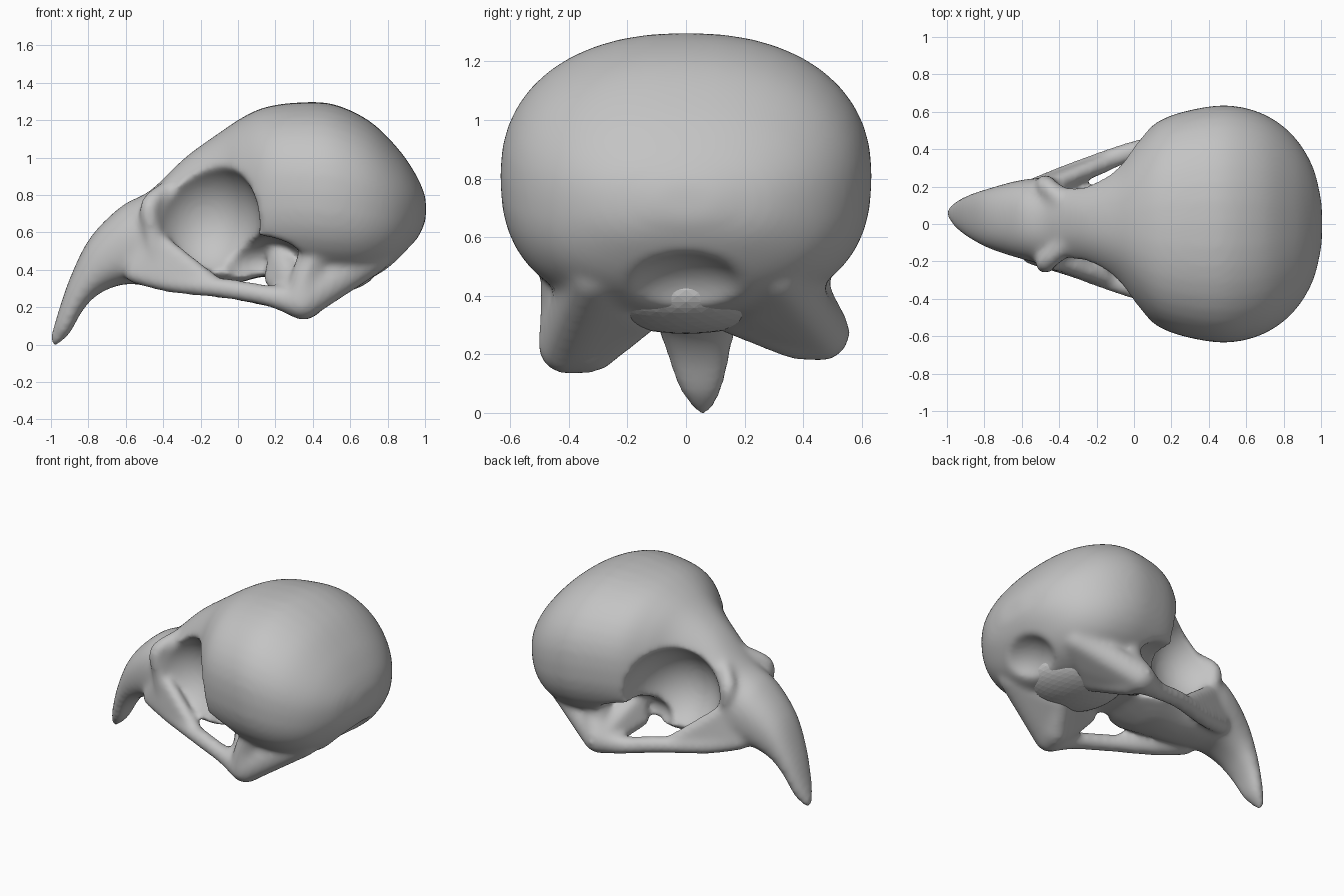
import bpy, bmesh, math
from mathutils import Matrix

cube = bpy.data.objects.get("Cube")
if cube:
    bpy.data.objects.remove(cube, do_unlink=True)

bone = bpy.data.materials.new("bone_grey")
bone.use_nodes = True
bone.diffuse_color = (0.55, 0.55, 0.55, 1)
bone.node_tree.nodes["Principled BSDF"].inputs["Base Color"].default_value = (0.55, 0.55, 0.55, 1)


def add_object(name, bm):
    bmesh.ops.recalc_face_normals(bm, faces=bm.faces[:])
    mesh = bpy.data.meshes.new(name)
    bm.to_mesh(mesh)
    bm.free()
    obj = bpy.data.objects.new(name, mesh)
    bpy.context.scene.collection.objects.link(obj)
    return obj


def select(obj, *others):
    for o in bpy.context.view_layer.objects:
        o.select_set(o == obj or o in others)
    bpy.context.view_layer.objects.active = obj


def apply_modifier(obj, kind, **settings):
    select(obj)
    mod = obj.modifiers.new(kind.title(), kind)
    for key, value in settings.items():
        setattr(mod, key, value)
    bpy.ops.object.modifier_apply(modifier=mod.name)


def spline(rows, steps):
    """Smooth interpolation through rows of section values."""
    out = []
    for i in range(len(rows) - 1):
        a, b, c, d = (rows[min(max(i + k, 0), len(rows) - 1)] for k in (-1, 0, 1, 2))
        for s in range(steps):
            t = s / steps
            out.append([0.5 * (2 * q + (r - p) * t + (2 * p - 5 * q + 4 * r - u) * t * t
                               + (3 * q - p - 3 * r + u) * t ** 3)
                        for p, q, r, u in zip(a, b, c, d)])
    return out + [list(rows[-1])]


def loft(name, rows, sides=40):
    """Rounded rings, fuller below, between an upper and a lower profile point."""
    bm = bmesh.new()
    rings = []
    for tx, tz, bx, bz, half, y in spline(rows, 5):
        ring = []
        for k in range(sides):
            a = math.tau * k / sides
            c, s = math.cos(a), math.sin(a)
            power = 2.25 if s > 0 else 2.5
            u = math.copysign(abs(c) ** (2 / power), c)
            v = math.copysign(abs(s) ** (2 / power), s)
            f = (v + 1) / 2
            ring.append(bm.verts.new((bx + (tx - bx) * f, y + u * half, bz + (tz - bz) * f)))
        rings.append(ring)
    for p, q in zip(rings, rings[1:]):
        for k in range(sides):
            n = (k + 1) % sides
            bm.faces.new((p[k], p[n], q[n], q[k]))
    bm.faces.new(rings[0])
    bm.faces.new(rings[-1])
    return add_object(name, bm)


def ellipsoid(name, centre, radii):
    bm = bmesh.new()
    bmesh.ops.create_icosphere(bm, subdivisions=4, radius=1,
                               matrix=Matrix.Translation(centre) @ Matrix.Diagonal((*radii, 1)))
    return add_object(name, bm)


def balls(points, side):
    bm = bmesh.new()
    for x, y, z, r in points:
        bmesh.ops.create_icosphere(bm, subdivisions=2, radius=r,
                                   matrix=Matrix.Translation((x, y * side, z)))
    return bm


def strut(name, points, side):
    """Tapering rod made from closely spaced balls; points are x, y, z, radius."""
    return add_object(name, balls(spline(points, 14), side))


def web(name, points, side):
    """Solid wall stretched tightly around a few balls."""
    bm = balls(points, side)
    hull = bmesh.ops.convex_hull(bm, input=bm.verts[:])
    inner = [g for g in hull["geom_interior"] if isinstance(g, bmesh.types.BMVert)]
    bmesh.ops.delete(bm, geom=inner, context="VERTS")
    return add_object(name, bm)


# Beak, face and braincase: top x, top z, bottom x, bottom z, half width, y
skull = loft("skull", [
    (-1.01, 0.02, -0.98, -0.01, 0.025, 0.06),
    (-0.975, 0.14, -0.9, 0.065, 0.08, 0.05),
    (-0.9, 0.36, -0.83, 0.19, 0.125, 0.04),
    (-0.79, 0.58, -0.74, 0.28, 0.165, 0.03),
    (-0.62, 0.75, -0.6, 0.33, 0.21, 0.025),
    (-0.47, 0.83, -0.45, 0.315, 0.235, 0.015),
    (-0.28, 1.01, -0.28, 0.3, 0.25, 0.005),
    (-0.1, 1.14, -0.1, 0.31, 0.34, 0),
    (0.02, 1.22, 0.02, 0.34, 0.46, 0),
    (0.14, 1.275, 0.14, 0.37, 0.555, 0),
    (0.3, 1.3, 0.3, 0.36, 0.61, 0),
    (0.5, 1.295, 0.5, 0.34, 0.635, 0),
    (0.7, 1.205, 0.68, 0.35, 0.59, 0),
    (0.86, 1.05, 0.83, 0.42, 0.48, 0),
    (0.96, 0.9, 0.95, 0.56, 0.31, 0),
    (1.005, 0.79, 1.005, 0.67, 0.11, 0)])
skull_base = ellipsoid("skull_base", (0.46, 0, 0.42), (0.29, 0.34, 0.15))
select(skull, skull_base)
bpy.ops.object.join()
apply_modifier(skull, "REMESH", mode="VOXEL", voxel_size=0.02)

# Eye sockets, cheek hollows and the hollow at the back
cutters = [ellipsoid("occiput_hollow", (0.94, 0, 0.36), (0.21, 0.25, 0.19))]
for side in (-1, 1):
    cutters.append(ellipsoid("eye_socket", (-0.18, 0.44 * side, 0.665), (0.3, 0.36, 0.33)))
    cutters.append(ellipsoid("cheek_hollow", (0.11, 0.43 * side, 0.44), (0.25, 0.28, 0.15)))
for cutter in cutters:
    cutter.hide_render = True
    apply_modifier(skull, "BOOLEAN", operation="DIFFERENCE", object=cutter, solver="EXACT")
for cutter in cutters:
    bpy.data.objects.remove(cutter, do_unlink=True)

# Slender bones on both sides; the left ones sit slightly higher and wider
parts = []
for side, foot_y, foot_z, out in ((-1, 0.41, 0.235, 0), (1, 0.465, 0.28, 0.045)):
    foot = (0.345, foot_y, foot_z, 0.1)
    parts += [
        strut("cheek_bar", [(-0.55, 0.16 + out / 2, 0.39, 0.06), (-0.35, 0.22 + out, 0.34, 0.06),
                            (-0.05, 0.33 + out, 0.305, 0.058),
                            (0.18, 0.39 + out, 0.265, 0.062), foot], side),
        web("cheek_wall", [(-0.54, 0.16 + out / 2, 0.42, 0.06), (-0.44, 0.19 + out / 2, 0.58, 0.045),
                           (-0.12, 0.295 + out, 0.32, 0.05),
                           (-0.35, 0.2 + out, 0.35, 0.05)], side),
        strut("jaw_joint", [foot, (0.36, 0.42, 0.37, 0.08), (0.43, 0.4, 0.52, 0.1)], side),
        web("jaw_web", [foot, (0.37, foot_y - 0.09, foot_z - 0.015, 0.08),
                        (0.48, 0.15, 0.36, 0.085), (0.45, 0.36, 0.48, 0.1)], side),
        web("occiput_flange", [foot, (0.48, 0.15, 0.36, 0.085), (0.55, 0.35, 0.41, 0.1),
                               (0.72, 0.31, 0.48, 0.1), (0.6, 0.25, 0.42, 0.1)], side),
        web("palate_wing", [foot, (0.18, 0.22, 0.36, 0.045), (0.22, 0.2, 0.5, 0.06),
                            (0.42, 0.14, 0.4, 0.08)], side),
        strut("brow_ridge", [(-0.36, 0.1, 0.85, 0.05), (-0.47, 0.205, 0.75, 0.055),
                             (-0.455, 0.2, 0.6, 0.055), (-0.42, 0.19, 0.42, 0.06)], side)]
select(skull, *parts)
bpy.ops.object.join()

# Fuse everything into one smooth surface
apply_modifier(skull, "REMESH", mode="VOXEL", voxel_size=0.016)
apply_modifier(skull, "SMOOTH", factor=0.5, iterations=20)
low = min(v.co.z for v in skull.data.vertices)
skull.data.transform(Matrix.Translation((0, 0, -low)))
skull.data.materials.clear()
skull.data.materials.append(bone)
select(skull)
bpy.ops.object.shade_smooth()
